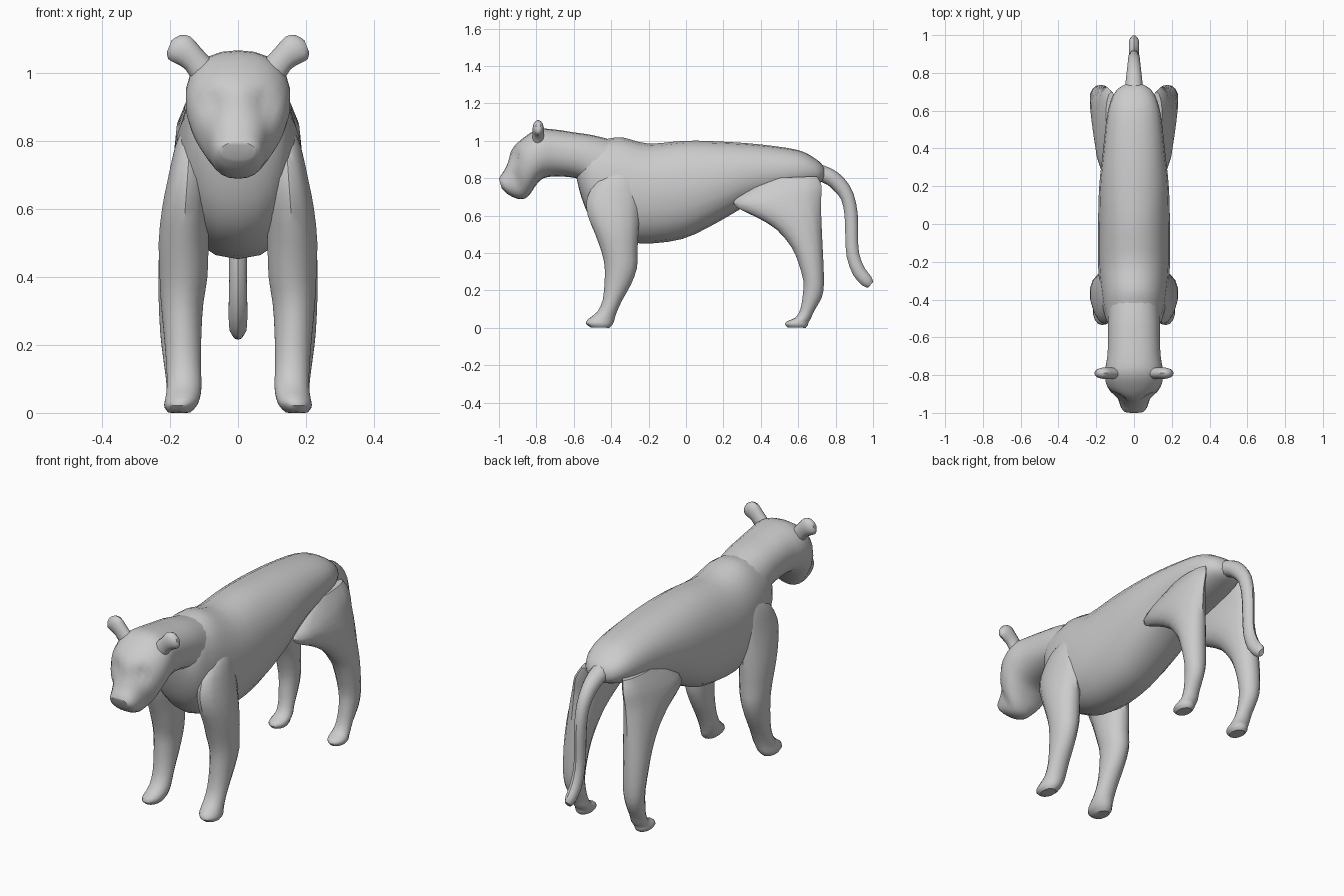
import bpy, bmesh, math
from mathutils import Vector


def catmull(p0, p1, p2, p3, t):
    return 0.5 * (2 * p1 + (p2 - p0) * t + (2 * p0 - 5 * p1 + 4 * p2 - p3) * t * t
                  + (3 * p1 - p0 - 3 * p2 + p3) * t ** 3)


def loft(name, rings, segs=14, steps=2, power=2.0, side=(1, 0, 0), mirror=False, sculpt=None):
    """Skin oval rings, each (point a, point b, half width); side is the width direction."""
    keys = [(Vector(a), Vector(b), Vector((w, 0, 0))) for a, b, w in rings]
    dense = []
    for i in range(len(keys) - 1):
        nb = [keys[max(0, min(len(keys) - 1, i + k))] for k in (-1, 0, 1, 2)]
        for s in range(steps):
            dense.append([catmull(*[k[c] for k in nb], s / steps) for c in range(3)])
    dense.append(keys[-1])
    bm = bmesh.new()
    loops = []
    for a, b, w in dense:
        loop = []
        for j in range(segs):
            t = 2 * math.pi * j / segs
            c, s = math.cos(t), math.sin(t)
            c = math.copysign(abs(c) ** (2 / power), c)
            s = math.copysign(abs(s) ** (2 / power), s)
            p = (a + b) / 2 + (a - b) / 2 * c + Vector(side) * w.x * s
            loop.append(bm.verts.new(sculpt(p) if sculpt else p))
        loops.append(loop)
    for l0, l1 in zip(loops, loops[1:]):
        for j in range(segs):
            k = (j + 1) % segs
            bm.faces.new((l0[j], l0[k], l1[k], l1[j]))
    bm.faces.new(loops[0])
    bm.faces.new(loops[-1])
    bmesh.ops.recalc_face_normals(bm, faces=bm.faces)
    me = bpy.data.meshes.new(name)
    bm.to_mesh(me)
    bm.free()
    me.shade_smooth()
    me.set_sharp_from_angle(angle=math.radians(40))
    ob = bpy.data.objects.new(name, me)
    bpy.context.collection.objects.link(ob)
    if mirror:
        ob.modifiers.new("Mirror", 'MIRROR')
    return ob


def mid(yt, zt, yb, zb, w):
    """Ring on the centre plane."""
    return (0, yt, zt), (0, yb, zb), w


def limb(yf, zf, yb, zb, xi, xo):
    """Leg ring from front point to back point, between inner and outer x."""
    x = (xi + xo) / 2
    return (x, yf, zf), (x, yb, zb), (xo - xi) / 2


# Torso: chest, belly and rump
loft("torso", [mid(*r) for r in (
    (-.57, .93, -.585, .80, .08), (-.50, .99, -.56, .70, .135),
    (-.42, 1.01, -.51, .585, .16), (-.34, 1.018, -.42, .50, .175),
    (-.20, .985, -.25, .452, .19), (0, 1.0, -.02, .475, .19),
    (.20, .995, .18, .57, .185), (.40, .98, .36, .67, .165),
    (.60, .95, .58, .73, .14), (.69, .905, .69, .765, .105),
    (.73, .87, .73, .785, .065), (.745, .84, .745, .81, .025))],
    segs=20, steps=3, power=2.2)


# Neck and head, with hollows for the eyes
def eye_hollows(p):
    d = (Vector((abs(p.x), p.y, p.z)) - Vector((.085, -.925, .915))).length
    return p + Vector((-math.copysign(.012, p.x), .022, 0)) * math.exp(-(d / .04) ** 2)


loft("head", [mid(*r) for r in (
    (-.38, 1.0, -.48, .68, .14), (-.50, 1.03, -.54, .77, .138),
    (-.60, 1.045, -.59, .80, .138), (-.70, 1.06, -.69, .81, .142),
    (-.79, 1.062, -.76, .80, .154), (-.87, 1.015, -.80, .765, .15),
    (-.93, .955, -.83, .72, .125), (-.95, .89, -.86, .692, .092),
    (-.97, .845, -.90, .69, .08), (-.992, .812, -.95, .712, .068),
    (-1.0, .795, -.985, .745, .05))],
    segs=22, steps=3, power=2.25, sculpt=eye_hollows)

# Ears
loft("ears", [((xa, -.79, za), (xb, -.79, zb), w) for xa, za, xb, zb, w in (
    (.08, 1.04, .13, .97, .03), (.112, 1.075, .155, 1.01, .03),
    (.14, 1.106, .185, 1.028, .03), (.17, 1.11, .205, 1.04, .024),
    (.195, 1.095, .209, 1.06, .012))],
    segs=12, side=(0, 1, 0), mirror=True)

# Front legs, shoulder to paw
loft("front_legs", [limb(*r) for r in (
    (-.40, .83, -.29, .83, .11, .165), (-.48, .78, -.262, .79, .10, .185),
    (-.53, .69, -.25, .69, .09, .207), (-.525, .60, -.25, .60, .085, .225),
    (-.485, .50, -.255, .50, .085, .235), (-.45, .40, -.26, .40, .088, .232),
    (-.435, .33, -.262, .32, .10, .228), (-.435, .25, -.295, .23, .106, .22),
    (-.445, .15, -.345, .14, .108, .212), (-.475, .085, -.375, .07, .106, .21),
    (-.525, .045, -.385, .035, .112, .215), (-.535, .022, -.395, .015, .122, .217),
    (-.51, .002, -.41, 0, .14, .205))], mirror=True)

# Hind legs, thigh to paw
loft("hind_legs", [limb(*r) for r in (
    (.44, .80, .70, .81, .09, .15), (.27, .695, .725, .76, .09, .19),
    (.27, .645, .722, .69, .09, .21), (.38, .59, .722, .63, .09, .222),
    (.485, .525, .725, .55, .095, .23), (.565, .43, .73, .44, .105, .235),
    (.60, .35, .735, .34, .115, .235), (.628, .25, .737, .23, .122, .23),
    (.625, .18, .725, .16, .13, .222), (.612, .10, .685, .09, .13, .212),
    (.585, .055, .668, .05, .125, .212), (.54, .035, .655, .03, .125, .217),
    (.53, .018, .652, .014, .128, .217), (.545, .002, .64, 0, .14, .205))], mirror=True)

# Tail
loft("tail", [mid(*r) for r in (
    (.70, .88, .70, .79, .05), (.78, .85, .755, .765, .045),
    (.845, .80, .79, .735, .038), (.895, .72, .83, .685, .033),
    (.918, .61, .848, .60, .03), (.92, .50, .852, .48, .028),
    (.925, .40, .86, .375, .027), (.955, .32, .895, .28, .029),
    (.99, .275, .945, .225, .026), (1.0, .245, .975, .215, .014))], segs=10)
